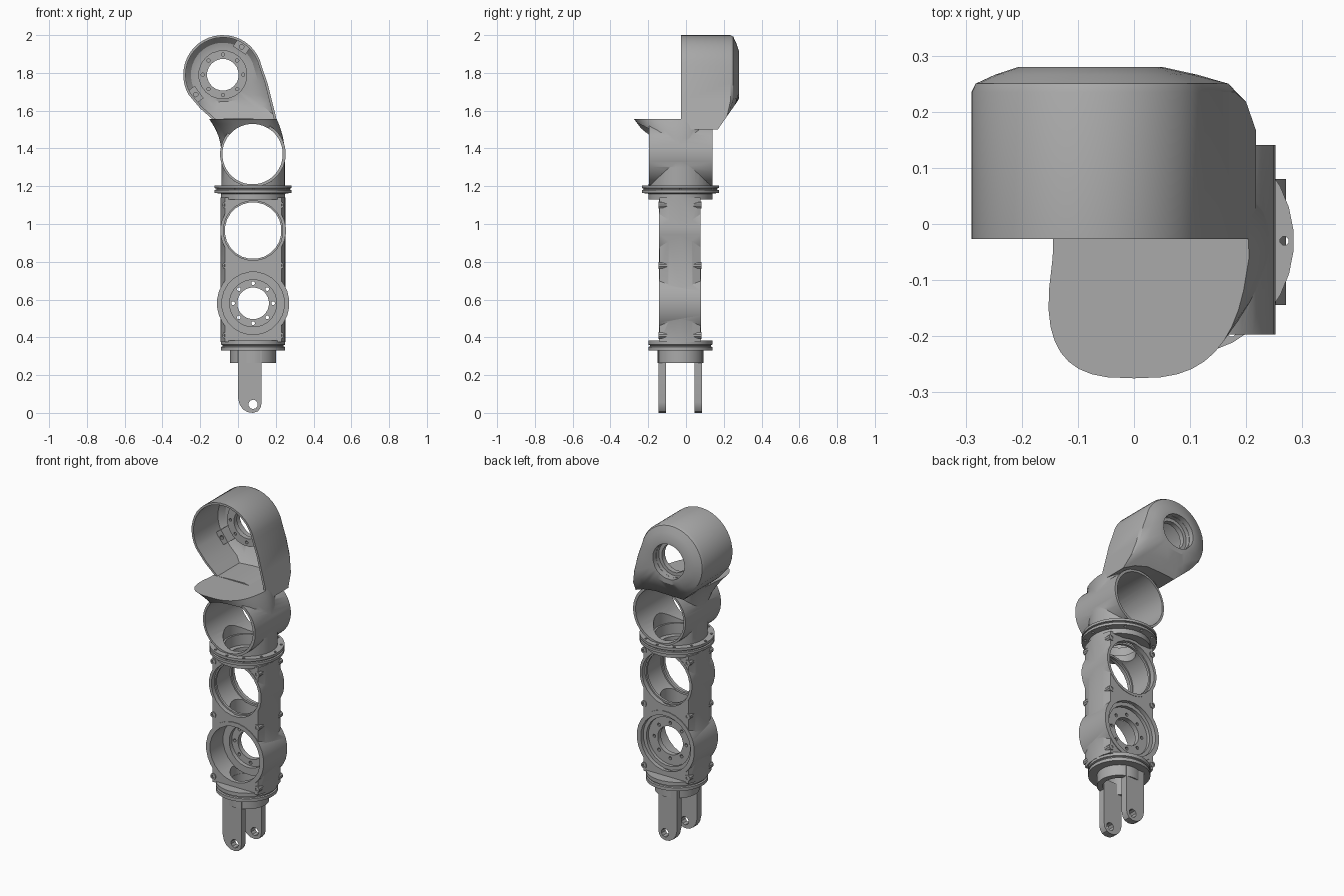
import bpy, bmesh, math
from mathutils import Vector, Matrix

if "Cube" in bpy.data.objects:
    bpy.data.objects.remove(bpy.data.objects["Cube"], do_unlink=True)

grey = bpy.data.materials.new("machined_grey")
grey.use_nodes = True
COL = (0.40, 0.40, 0.40, 1)
grey.diffuse_color = COL
grey.node_tree.nodes["Principled BSDF"].inputs["Base Color"].default_value = COL

AX, AY = 0.08, -0.03          # column axis
TAU = 2 * math.pi


def finish(name, bm):
    bmesh.ops.recalc_face_normals(bm, faces=bm.faces)
    me = bpy.data.meshes.new(name)
    bm.to_mesh(me)
    bm.free()
    me.materials.append(grey)
    ob = bpy.data.objects.new(name, me)
    bpy.context.collection.objects.link(ob)
    return ob


def loft(name, rings, closed=False):
    """Skin a list of equal-length rings; cap the ends or close into a loop."""
    bm = bmesh.new()
    vs = [[bm.verts.new(p) for p in r] for r in rings]
    n = len(vs[0])
    pairs = list(zip(vs, vs[1:])) + ([(vs[-1], vs[0])] if closed else [])
    for a, b in pairs:
        for i in range(n):
            j = (i + 1) % n
            bm.faces.new((a[i], a[j], b[j], b[i]))
    if not closed:
        bm.faces.new(vs[0])
        bm.faces.new(vs[-1])
    return finish(name, bm)


def circle(axis, u, v, r, h, n):
    pts = []
    for i in range(n):
        a = TAU * (i + 0.5) / n
        p, q = u + r * math.cos(a), v + r * math.sin(a)
        pts.append((p, q, h) if axis == 'z' else (p, h, q))
    return pts


def cyl(name, axis, u, v, r, a, b, n=32):
    return loft(name, [circle(axis, u, v, r, h, n) for h in (a, b)])


def lathe(name, axis, u, v, profile, n=32):
    return loft(name, [circle(axis, u, v, r, h, n) for r, h in profile], True)


def tube(name, axis, u, v, ro, ri, a, b, n=32):
    return lathe(name, axis, u, v, [(ro, a), (ro, b), (ri, b), (ri, a)], n)


def bolt_cutter(axis, u, v, ring, r, a, b, count):
    """Many small pins in one mesh, used to drill a bolt circle."""
    bm = bmesh.new()
    for i in range(count):
        t = TAU * i / count
        cu, cv = u + ring * math.cos(t), v + ring * math.sin(t)
        lo, hi = [[bm.verts.new(p) for p in circle(axis, cu, cv, r, h, 8)] for h in (a, b)]
        bm.faces.new(lo)
        bm.faces.new(hi)
        for k in range(8):
            m = (k + 1) % 8
            bm.faces.new((lo[k], lo[m], hi[m], hi[k]))
    return finish("bolt_cutter", bm)


def boolean(ob, op, *others):
    for o in others:
        m = ob.modifiers.new(op, 'BOOLEAN')
        m.operation, m.object, m.solver = op, o, 'EXACT'
        bpy.context.view_layer.objects.active = ob
        bpy.ops.object.modifier_apply(modifier=m.name)
        bpy.data.objects.remove(o, do_unlink=True)
    return ob


# Fork prongs with rounded tips and pin holes
prong = [(0.0, 0.33), (0.0, 0.08), (0.008, 0.045), (0.025, 0.02), (0.05, 0.004), (0.08, 0.0),
         (0.105, 0.008), (0.12, 0.028), (0.125, 0.055), (0.125, 0.33)]
for side, y0 in (("front", -0.145), ("back", 0.045)):
    ob = loft(side + "_fork_prong", [[(x, y, z) for x, z in prong] for y in (y0, y0 + 0.04)])
    boolean(ob, 'DIFFERENCE', cyl("cut", 'y', 0.08, 0.045, 0.025, y0 - 0.1, y0 + 0.1, 10))

tube("fork_collar", 'z', AX, AY, 0.122, 0.09, 0.265, 0.34)

# Lower and upper joint flanges, each with a groove
lower = lathe("lower_flange", 'z', AX, AY, [
    (0.17, 0.33), (0.17, 0.349), (0.162, 0.352), (0.162, 0.358), (0.17, 0.361),
    (0.17, 0.383), (0.09, 0.383), (0.09, 0.33)])
upper = lathe("upper_flange", 'z', AX, AY, [
    (0.17, 1.13), (0.17, 1.16), (0.205, 1.165), (0.205, 1.18), (0.196, 1.182),
    (0.196, 1.188), (0.205, 1.19), (0.205, 1.205), (0.12, 1.205), (0.12, 1.13)])
boolean(upper, 'DIFFERENCE', bolt_cutter('z', AX, AY, 0.188, 0.008, 1.1, 1.25, 12))

# Link body: flattened column with two cross bores
YF, YB = -0.14, 0.076
section = [(-0.15, YF), (-0.165, -0.09), (-0.172, AY), (-0.165, 0.03), (-0.15, YB),
           (0.15, YB), (0.165, 0.03), (0.172, AY), (0.165, -0.09), (0.15, YF)]
body = loft("link_body", [[(AX + x, y, z) for x, y in section] for z in (0.375, 1.14)])
boolean(body, 'UNION',
        cyl("boss", 'y', AX, 0.965, 0.174, YF - 0.002, YB + 0.002, 28),
        cyl("boss", 'y', AX, 0.58, 0.192, YF - 0.004, YB + 0.004, 28))
boolean(body, 'DIFFERENCE',
        cyl("cut", 'y', AX, 0.965, 0.158, -0.4, 0.4, 24),
        cyl("cut", 'y', AX, 0.58, 0.166, -0.4, 0.4, 24),
        cyl("cut", 'z', AX, AY, 0.092, 0.3, 1.25, 24))

# Stepped bearing seat in the lower bore, rim in the upper bore
seat = lathe("bearing_seat", 'y', AX, 0.58, [
    (0.168, -0.02), (0.168, 0.055), (0.145, 0.055), (0.145, 0.035), (0.084, 0.035),
    (0.084, 0.005), (0.125, 0.005), (0.125, -0.02)], 24)
boolean(seat, 'DIFFERENCE', bolt_cutter('y', AX, 0.58, 0.106, 0.01, -0.1, 0.1, 8))
for side, a in (("front", -0.115), ("back", 0.035)):
    tube(side + "_bore_rim", 'y', AX, 0.965, 0.162, 0.15, a, a + 0.015, 24)

# Corner screws and side rivets
for sx in (-1, 1):
    for z in (0.41, 0.78, 1.10):
        for side, a, b in (("front", YF - 0.005, -0.1), ("back", 0.04, YB + 0.005)):
            tube(side + "_corner_screw", 'y', AX + sx * 0.145, z, 0.018, 0.009, a, b, 10)

# Elbow: round base flaring forward into a flat shelf
N = 40


def spow(v, e):
    return math.copysign(abs(v) ** e, v)


def elbow_ring(z):
    t = max(0.0, (z - 1.37) / 0.185) ** 2
    ring = []
    for i in range(N):
        a = TAU * i / N
        c, s = math.cos(a), math.sin(a)
        base = Vector((AX + 0.168 * c, AY + 0.168 * s, z))
        cs, ss = spow(c, 0.7), spow(s, 0.7)
        shelf = Vector((0.03 + 0.175 * cs - 0.03 * max(0, -ss),
                        -0.06 + (0.215 if s < 0 else 0.17) * ss, z))
        ring.append(base.lerp(shelf, t))
    return ring


elbow = loft("elbow", [elbow_ring(z) for z in (1.2, 1.3, 1.37, 1.42, 1.46, 1.5, 1.53, 1.555)])
boolean(elbow, 'UNION', cyl("sleeve", 'y', 0.079, 1.37, 0.174, -0.197, 0.141, 40))
boolean(elbow, 'DIFFERENCE',
        cyl("cut", 'y', 0.077, 1.37, 0.16, -0.5, 0.5, 40),
        cyl("cut", 'z', AX, AY, 0.13, 1.1, 1.36, 32))

# Head: hollow tear-drop cup, open at the front
HX, HZ, HR = -0.08, 1.79, 0.21
outline = [(HX + HR * math.cos(math.radians(d)), HZ + HR * math.sin(math.radians(d)))
           for d in range(12, 215, 9)]
outline += [(-0.20, 1.612), (-0.155, 1.572), (-0.12, 1.54), (-0.03, 1.545), (0.07, 1.547),
            (0.15, 1.53), (0.217, 1.50), (0.20, 1.57), (0.18, 1.65), (0.155, 1.75)]


def head_ring(blend, y, size=1.0, inset=0.0):
    """Blend from the round hole (0) to the outline (1); the lower back slopes in."""
    ring = []
    for x, z in outline:
        d = Vector((x - HX, z - HZ))
        p = (d.normalized() * 0.105).lerp(d * size, blend)
        zz = HZ + p.y
        limit = 0.14 + (zz - 1.46) * 0.7 - inset
        ring.append((HX + p.x, min(y, limit), zz))
    return ring


loft("head_cup", [
    head_ring(1, -0.027), head_ring(1, 0.235), head_ring(0.93, 0.25), head_ring(0.6, 0.266),
    head_ring(0.2, 0.28), head_ring(0, 0.28), head_ring(0, 0.24),
    head_ring(0.3, 0.245, 0.94), head_ring(0.7, 0.235, 0.94, 0.02),
    head_ring(1, 0.205, 0.94, 0.025), head_ring(1, -0.027, 0.94)], True)

# Bearing ring inside the head
ring = lathe("head_bearing_ring", 'y', HX, HZ, [
    (0.13, 0.195), (0.13, 0.25), (0.104, 0.25), (0.104, 0.225), (0.084, 0.225), (0.084, 0.195)], 20)
boolean(ring, 'DIFFERENCE', bolt_cutter('y', HX, HZ, 0.107, 0.009, 0.15, 0.215, 8))

# Mounting pads on the inner back wall
for k, deg in enumerate((56, 216)):
    a = math.radians(deg)
    bm = bmesh.new()
    bmesh.ops.create_cube(bm, size=1)
    place = Matrix.Translation((HX + 0.178 * math.cos(a), 0.2, HZ + 0.178 * math.sin(a)))
    bm.transform(place @ Matrix.Rotation(-a, 4, 'Y') @ Matrix.Diagonal((0.045, 0.07, 0.08, 1)))
    pad = finish("mounting_pad_%d" % (k + 1), bm)
    boolean(pad, 'DIFFERENCE', cyl("cut", 'y', HX + 0.178 * math.cos(a),
                                   HZ + 0.178 * math.sin(a), 0.012, 0.1, 0.19, 10))

# Smooth the curved surfaces, keep machined edges sharp
bpy.ops.object.select_all(action='DESELECT')
for ob in bpy.context.collection.objects:
    if ob.type == 'MESH':
        ob.select_set(True)
        bpy.context.view_layer.objects.active = ob
bpy.ops.object.shade_smooth_by_angle(angle=math.radians(30))
